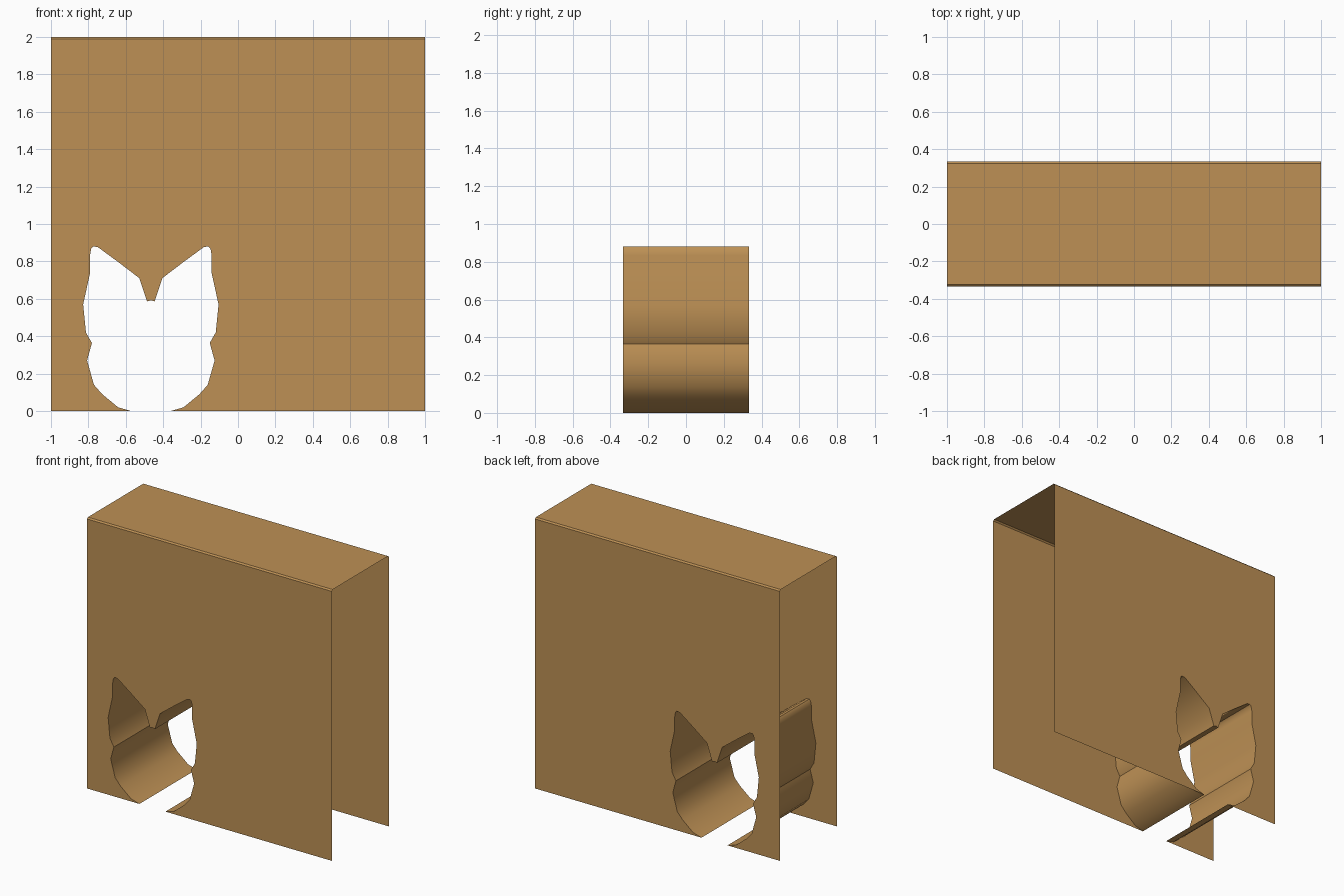
import bpy

if "Cube" in bpy.data.objects:
    bpy.data.objects.remove(bpy.data.objects["Cube"])

D = 0.333      # half depth
C = 0.01       # small chamfer along the top edges
CX = -0.466    # centre line of the cutout

wood = bpy.data.materials.new("light wood")
wood.diffuse_color = (0.51, 0.28, 0.09, 1)
wood.use_nodes = True
wood.node_tree.nodes["Principled BSDF"].inputs["Base Color"].default_value = wood.diffuse_color

# right half of the cat-head cutout: (offset from centre line, z)
half = [(0.106, 0.0), (0.175, 0.02), (0.26, 0.09), (0.304, 0.14), (0.341, 0.27),
        (0.315, 0.364), (0.347, 0.42), (0.362, 0.57), (0.325, 0.738),
        (0.325, 0.834), (0.319, 0.868), (0.308, 0.88), (0.284, 0.877),
        (0.175, 0.797), (0.062, 0.711), (0.020, 0.586)]
# mirrored into one outline, running from the left foot over the ears to the right foot
outline = ([(CX - x, z) for x, z in half] + [(CX, 0.592)]
           + [(CX + x, z) for x, z in reversed(half)])


def add_object(name, verts, faces):
    mesh = bpy.data.meshes.new(name)
    mesh.from_pydata(verts, [], faces)
    mesh.materials.append(wood)
    obj = bpy.data.objects.new(name, mesh)
    bpy.context.collection.objects.link(obj)
    return obj


# front and back panels, thin sheets with the notch cut in
panel = [(-1, 0)] + outline + [(1, 0), (1, 2 - C), (-1, 2 - C)]
order = list(range(len(panel)))
for name, y, face in (("front_panel", -D, order), ("back_panel", D, order[::-1])):
    add_object(name, [(x, y, z) for x, z in panel], [face])

# top sheet with chamfered long edges
section = [(-D, 2 - C), (-D + C, 2), (D - C, 2), (D, 2 - C)]
add_object("top_panel",
           [(x, y, z) for y, z in section for x in (-1, 1)],
           [(2 * i, 2 * i + 1, 2 * i + 3, 2 * i + 2) for i in range(3)])

# tunnel lining joining the two cutouts, open at the bottom
tunnel = add_object("tunnel_lining",
                    [(x, y, z) for x, z in outline for y in (-D, D)],
                    [(2 * i, 2 * i + 1, 2 * i + 3, 2 * i + 2)
                     for i in range(len(outline) - 1)])
bpy.context.view_layer.objects.active = tunnel
tunnel.select_set(True)
bpy.ops.object.shade_smooth_by_angle(angle=0.7)
